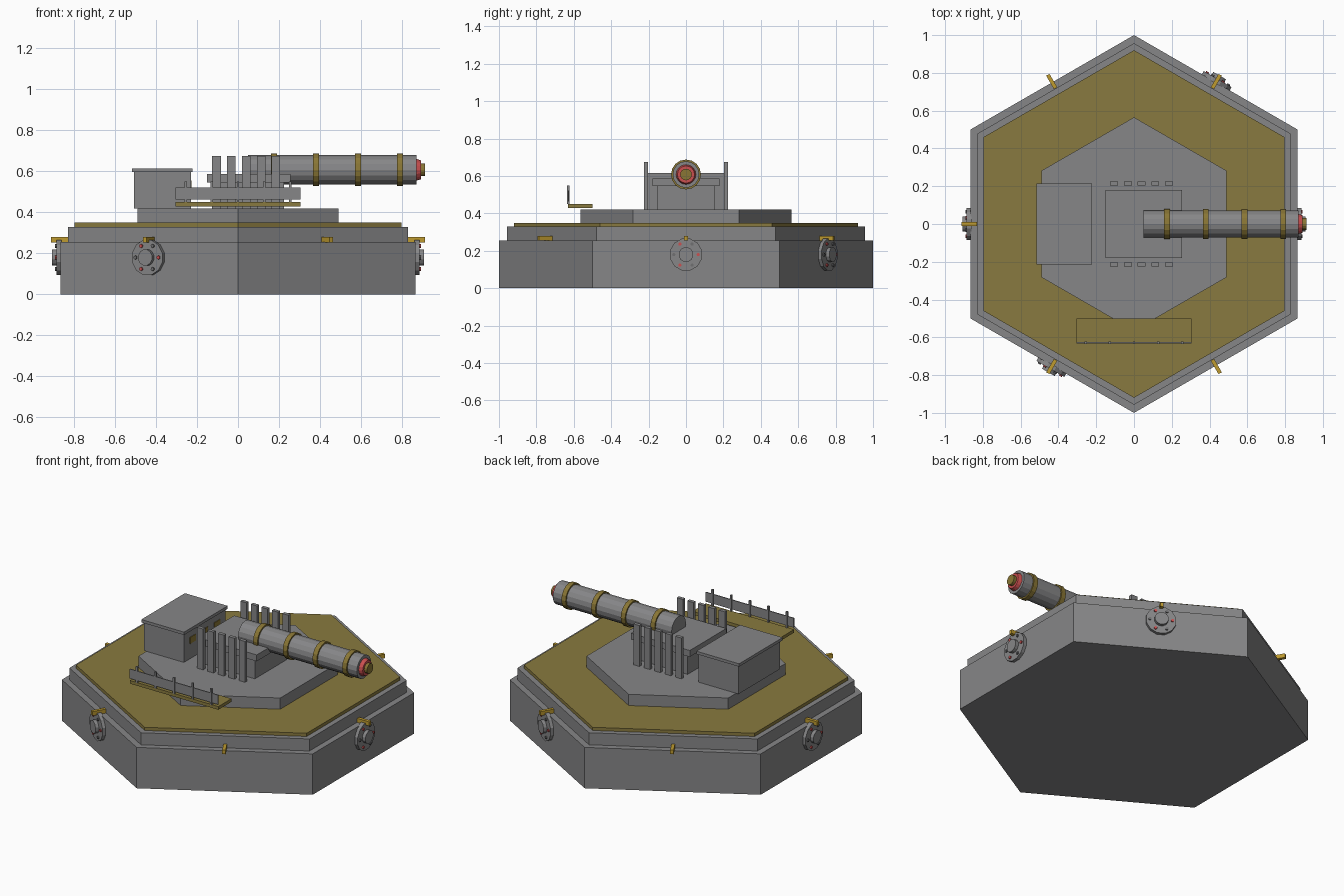
import bpy, bmesh, math
from mathutils import Matrix, Vector

if "Cube" in bpy.data.objects:
    bpy.data.objects.remove(bpy.data.objects["Cube"])


def material(name, rgb):
    m = bpy.data.materials.new(name)
    m.diffuse_color = (*rgb, 1)
    m.use_nodes = True
    m.node_tree.nodes["Principled BSDF"].inputs["Base Color"].default_value = m.diffuse_color
    return m


GREY = material("steel grey", (0.24, 0.24, 0.245))
DARK = material("dark steel", (0.16, 0.16, 0.165))
OLIVE = material("olive deck", (0.25, 0.195, 0.05))
BRASS = material("aged brass", (0.25, 0.18, 0.035))
GOLD = material("gold", (0.52, 0.33, 0.03))
RED = material("signal red", (0.6, 0.08, 0.08))


def finish(name, bm, mat, matrix=None):
    if matrix:
        bm.transform(matrix)
    me = bpy.data.meshes.new(name)
    bm.to_mesh(me)
    bm.free()
    me.materials.append(mat)
    ob = bpy.data.objects.new(name, me)
    bpy.context.collection.objects.link(ob)
    return ob


def box(name, x, y, z, mat, matrix=None):
    bm = bmesh.new()
    bmesh.ops.create_cube(bm, size=1)
    for v in bm.verts:
        v.co = Vector([(a + b) / 2 + c * (b - a) for (a, b), c in zip((x, y, z), v.co)])
    return finish(name, bm, mat, matrix)


def prism(name, r, z0, z1, sides, mat, matrix=None, r2=None, phase=0.0):
    """Upright prism along local z."""
    bm = bmesh.new()
    bmesh.ops.create_cone(bm, cap_ends=True, segments=sides, radius1=r,
                          radius2=r if r2 is None else r2, depth=z1 - z0)
    bm.transform(Matrix.Translation((0, 0, (z0 + z1) / 2)) @ Matrix.Rotation(phase, 4, 'Z'))
    return finish(name, bm, mat, matrix)


# Stepped hexagonal base, points on +y and -y
for name, r, z0, z1, mat in (("base", 1.0, 0, 0.255, GREY), ("base_step", 0.957, 0.255, 0.33, GREY),
                             ("deck", 0.92, 0.33, 0.35, OLIVE), ("upper_tier", 0.565, 0.35, 0.42, GREY)):
    prism(name, r, z0, z1, 6, mat)

# Cabin with overhanging roof and windows facing the gun
box("cabin", (-0.507, -0.23), (-0.205, 0.205), (0.42, 0.597), GREY)
box("cabin_roof", (-0.517, -0.222), (-0.215, 0.215), (0.597, 0.615), GREY)
for i in (-1, 0, 1):
    box("cabin_window", (-0.231, -0.226), (i * 0.12 - 0.028, i * 0.12 + 0.028), (0.515, 0.555), BRASS)

# Gun mount and cap
box("gun_mount", (-0.12, 0.225), (-0.155, 0.155), (0.42, 0.547), GREY)
box("gun_mount_cap", (-0.152, 0.255), (-0.18, 0.18), (0.547, 0.587), GREY)

# Cooling fins on both sides
for side in (-1, 1):
    for i in range(5):
        x = -0.105 + 0.0725 * i
        y = sorted((side * 0.203, side * 0.225))
        box("cooling_fin", (x - 0.021, x + 0.021), y, (0.42, 0.675), GREY)

# Barrel along +x, with bands and muzzle
axis = Matrix.Translation((0, 0, 0.608)) @ Matrix.Rotation(math.pi / 2, 4, 'Y')
prism("barrel", 0.071, 0.05, 0.87, 16, GREY, axis)
for x in (0.175, 0.38, 0.585, 0.79):
    prism("barrel_band", 0.08, x - 0.015, x + 0.015, 16, BRASS, axis)
prism("muzzle_ring", 0.053, 0.87, 0.893, 16, RED, axis, r2=0.046)
prism("muzzle_tip", 0.031, 0.893, 0.912, 16, BRASS, axis)

# Front balcony with railing
box("balcony_floor", (-0.305, 0.305), (-0.63, -0.5), (0.43, 0.45), OLIVE)
box("balcony_rail", (-0.305, 0.305), (-0.632, -0.626), (0.463, 0.522), GREY)
for i in range(-2, 3):
    x = i * 0.128
    box("rail_post", (x - 0.006, x + 0.006), (-0.635, -0.623), (0.45, 0.55), GREY)

# Clamps on all six faces, hatches on four of them
outward = Matrix.Rotation(math.pi / 2, 4, 'Y')
for k in range(6):
    turn = Matrix.Rotation(k * math.pi / 3, 4, 'Z')
    box("clamp", (0.83, 0.912), (-0.01, 0.01), (0.254, 0.28), GOLD, turn)
    if k in (2, 5):
        continue
    face = turn @ Matrix.Translation((0, 0, 0.18)) @ outward
    prism("hatch_plate", 0.088, 0.86, 0.886, 12, GREY, face, phase=math.pi / 12)
    prism("hatch_hub", 0.04, 0.886, 0.907, 12, GREY, face, phase=math.pi / 12)
    # alternating red and steel bolts; local y is the face tangent
    for b in range(6):
        a = b * math.pi / 3
        spot = face @ Matrix.Translation((-0.065 * math.sin(a), 0.065 * math.cos(a), 0))
        prism("hatch_bolt", 0.009, 0.886, 0.893, 8, DARK if b % 2 else RED, spot)
